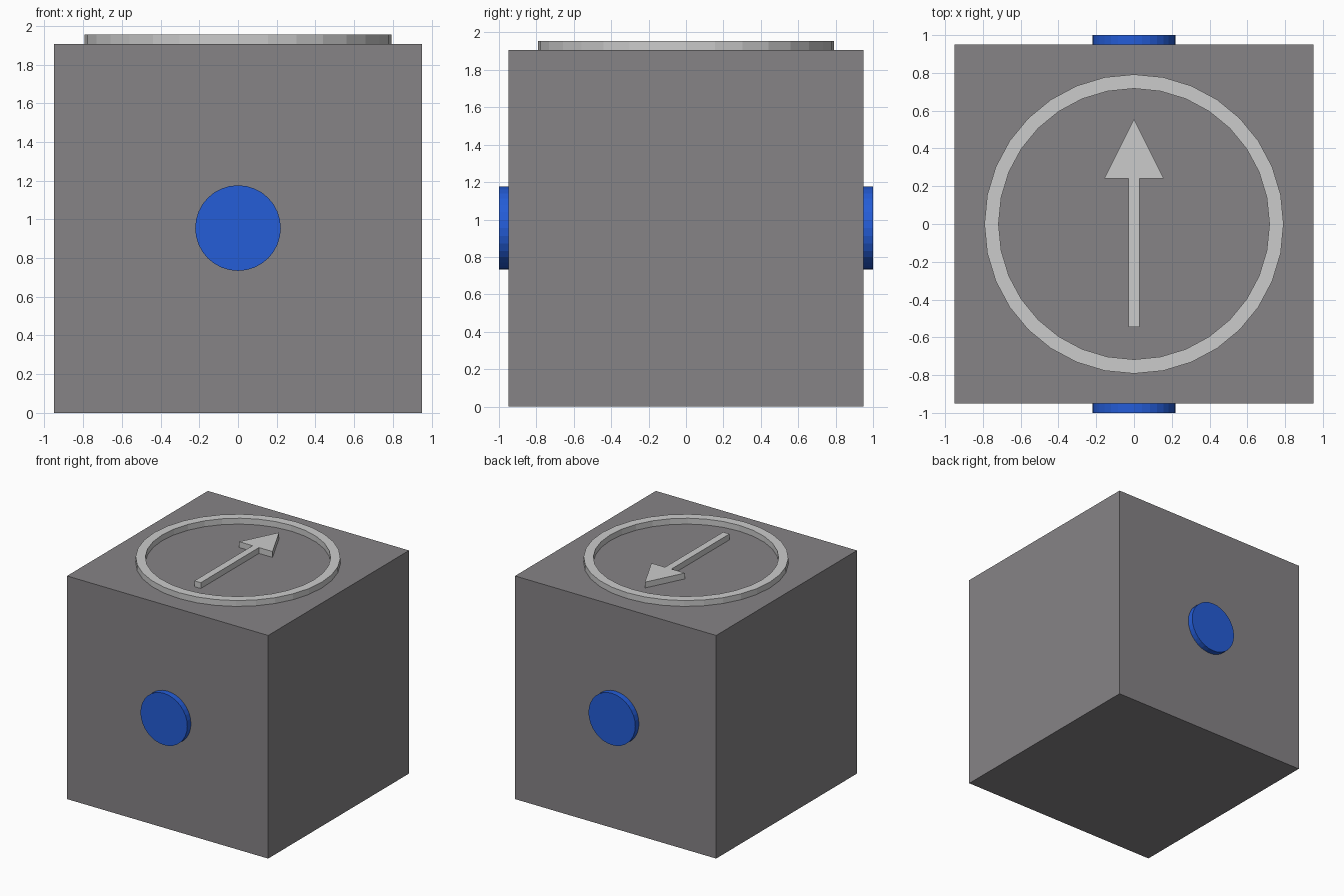
import bpy, bmesh
from math import sin, cos, tau
from mathutils import Matrix, Vector

if "Cube" in bpy.data.objects:
    bpy.data.objects.remove(bpy.data.objects["Cube"])

HALF, TOP, RAISE = 0.95, 1.905, 0.05
SIDES = 32


def material(name, color):
    mat = bpy.data.materials.new(name)
    mat.diffuse_color = (*color, 1)
    mat.use_nodes = True
    mat.node_tree.nodes["Principled BSDF"].inputs["Base Color"].default_value = mat.diffuse_color
    return mat


def add_object(name, bm, mat):
    bmesh.ops.recalc_face_normals(bm, faces=bm.faces)
    mesh = bpy.data.meshes.new(name)
    bm.to_mesh(mesh)
    bm.free()
    mesh.materials.append(mat)
    obj = bpy.data.objects.new(name, mesh)
    bpy.context.collection.objects.link(obj)
    return obj


def extrude(bm, height):
    """Give the flat faces of bm thickness along z."""
    new = bmesh.ops.extrude_face_region(bm, geom=bm.faces[:], use_keep_orig=True)
    verts = [g for g in new["geom"] if isinstance(g, bmesh.types.BMVert)]
    bmesh.ops.translate(bm, verts=verts, vec=(0, 0, height))


def circle(bm, radius, z):
    return [bm.verts.new((radius * cos(tau * i / SIDES), radius * sin(tau * i / SIDES), z))
            for i in range(SIDES)]


dark = material("dark_grey", (0.238, 0.228, 0.238))
light = material("light_grey", (0.69, 0.69, 0.69))
blue = material("blue", (0.018, 0.109, 0.68))

# Cube body
bm = bmesh.new()
bmesh.ops.create_cube(bm, size=1, matrix=Matrix.Translation((0, 0, TOP / 2))
                      @ Matrix.Diagonal((2 * HALF, 2 * HALF, TOP, 1)))
add_object("body", bm, dark)

# Raised ring on the top
bm = bmesh.new()
outer, inner = circle(bm, 0.792, TOP), circle(bm, 0.717, TOP)
for i in range(SIDES):
    j = (i + 1) % SIDES
    bm.faces.new((outer[i], outer[j], inner[j], inner[i]))
extrude(bm, RAISE)
add_object("top_ring", bm, light)

# Raised arrow pointing to the back
right = [(0.03, -0.545), (0.03, 0.24), (0.158, 0.24)]
outline = right + [(0, 0.555)] + [(-x, y) for x, y in reversed(right)]
bm = bmesh.new()
bm.faces.new([bm.verts.new((x, y, TOP)) for x, y in outline])
extrude(bm, RAISE)
add_object("top_arrow", bm, light)

# Blue round studs on the front and back
for name, side in (("front_stud", -1), ("back_stud", 1)):
    bm = bmesh.new()
    bmesh.ops.create_cone(
        bm, cap_ends=True, segments=SIDES, radius1=0.221, radius2=0.221, depth=RAISE,
        matrix=Matrix.Translation(Vector((0, side * (HALF + RAISE / 2), 0.955)))
        @ Matrix.Rotation(tau / 4, 4, "X"))
    add_object(name, bm, blue)
